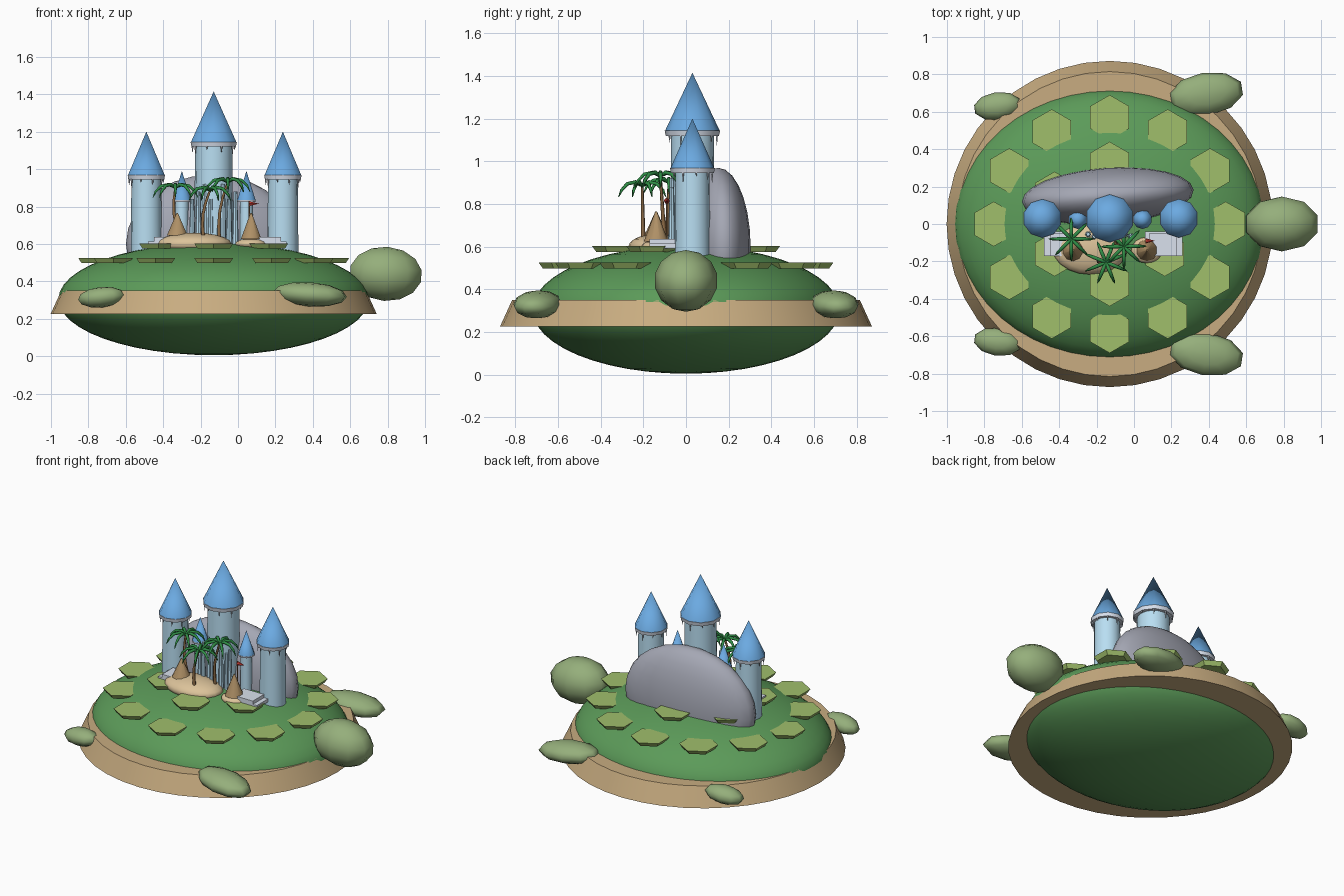
import bpy, math
from math import sin, cos, pi
from mathutils import Vector

if "Cube" in bpy.data.objects:
    bpy.data.objects.remove(bpy.data.objects["Cube"])


def mat(name, r, g, b):
    m = bpy.data.materials.new(name)
    m.diffuse_color = (r ** 2.2, g ** 2.2, b ** 2.2, 1)
    m.use_nodes = True
    m.node_tree.nodes["Principled BSDF"].inputs["Base Color"].default_value = m.diffuse_color
    return m


SHELL = mat("shell_green", .36, .60, .35)
SKIN = mat("skin_green", .58, .68, .48)
PLATE = mat("plate_green", .62, .74, .42)
SAND = mat("sand", .78, .67, .50)
BEACH = mat("beach", .86, .76, .60)
ICE = mat("ice_wall", .72, .87, .95)
ROOF = mat("roof_blue", .42, .66, .88)
WHITE = mat("snow", .85, .88, .93)
ROCK = mat("rock_grey", .64, .65, .70)
STRAW = mat("straw", .68, .56, .40)
TRUNK = mat("trunk_brown", .55, .42, .28)
LEAF = mat("leaf_green", .20, .55, .28)
RED = mat("flag_red", .80, .25, .22)


def finish(name, m, smooth=None):
    o = bpy.context.object
    o.name = name
    o.data.materials.append(m)
    bpy.ops.object.transform_apply(location=False, rotation=False, scale=True)
    if smooth:
        bpy.ops.object.shade_smooth_by_angle(angle=math.radians(smooth))
    return o


def ball(name, loc, radii, m, seg=16, rings=10, rot=(0, 0, 0)):
    bpy.ops.mesh.primitive_uv_sphere_add(segments=seg, ring_count=rings, location=loc, rotation=rot)
    bpy.context.object.scale = radii
    return finish(name, m, 70)


def cone(name, x, y, z0, z1, r0, r1, m, sides=12, smooth=40):
    bpy.ops.mesh.primitive_cone_add(vertices=sides, radius1=r0, radius2=r1, depth=z1 - z0,
                                    location=(x, y, (z0 + z1) / 2))
    return finish(name, m, smooth)


def box(name, lo, hi, m):
    bpy.ops.mesh.primitive_cube_add(size=1, location=[(a + b) / 2 for a, b in zip(lo, hi)])
    bpy.context.object.scale = [b - a for a, b in zip(lo, hi)]
    return finish(name, m)


def tubes(name, paths, radius, m):
    """Several tapering tubes in one curve object; paths hold (x, y, z, taper)."""
    cu = bpy.data.curves.new(name, 'CURVE')
    cu.dimensions = '3D'
    cu.bevel_depth = radius
    cu.bevel_resolution = 1
    cu.use_fill_caps = True
    for path in paths:
        s = cu.splines.new('POLY')
        s.points.add(len(path) - 1)
        for p, (x, y, z, t) in zip(s.points, path):
            p.co = (x, y, z, 1)
            p.radius = t
    o = bpy.data.objects.new(name, cu)
    o.data.materials.append(m)
    bpy.context.collection.objects.link(o)


CX = -.13

# Turtle body: ellipsoid shell with a flared sandy rim
ball("shell", (CX, 0, .305), (.83, .72, .30), SHELL, 48, 24)
cone("rim", CX, 0, .225, .35, .872, .815, SAND, 40)

# Head and four flippers
ball("head", (.79, 0, .44), (.205, .15, .145), SKIN, 10, 7, (0, math.radians(4), 0))
for s, side in ((-1, "right"), (1, "left")):
    ball("front_flipper_" + side, (.385, s * .695, .33), (.205, .115, .065), SKIN, 10, 6,
         (0, math.radians(4), s * math.radians(9)))
    ball("rear_flipper_" + side, (-.73, s * .63, .315), (.13, .075, .055), SKIN, 10, 6,
         (0, math.radians(-6), s * math.radians(8)))

# Hexagonal shell plates in two rings
for n, rx, ry, z, start in ((12, .62, .57, .497, 0), (6, .34, .32, .575, pi / 6)):
    for i in range(n):
        a = start + 2 * pi * i / n
        cone(f"shell_plate_{n}_{i}", CX + rx * cos(a), ry * sin(a), z, z + .028, .10, .12, PLATE, 6, None)

# Rock behind the castle
ball("rock", (-.14, .15, .60), (.46, .15, .37), ROCK, 24, 14, (0, 0, math.radians(4)))


# Castle towers with eaves, roofs and icicles
def tower(name, x, y, base, top, r, roof_r, tip, eave):
    cone(name + "_wall", x, y, base, top, r * 1.04, r, ICE, 16)
    cone(name + "_eave", x, y, top - .005, top + eave, roof_r * .96, roof_r, WHITE, 10)
    cone(name + "_roof", x, y, top + eave, tip, roof_r * .98, 0, ROOF, 10)
    if eave > .01:
        drops = []
        for i in range(9):
            a = 2 * pi * i / 9 + .2
            px, py = x + roof_r * .88 * cos(a), y + roof_r * .88 * sin(a)
            drops.append([(px, py, top, 1), (px, py, top - .022 - .014 * (i % 3), .15)])
        tubes(name + "_icicles", drops, .006, WHITE)


tower("left_tower", -.49, .03, .50, .95, .08, .105, 1.2, .018)
tower("right_tower", .24, .03, .50, .95, .08, .105, 1.2, .018)
tower("centre_tower", CX, .03, .52, 1.125, .10, .13, 1.415, .02)
tower("left_turret", -.30, .025, .52, .83, .035, .052, .99, .006)
tower("right_turret", .045, .025, .52, .83, .035, .052, .99, .006)

# Ice columns across the castle front
for i in range(8):
    x = -.245 + i * .033
    cone(f"ice_column_{i}", x, -.055 - .012 * (i % 2), .58, .84 + .04 * (i % 3), .018, .010, ICE, 8)

# Stepped ice slabs
for s, side in ((-1, "left"), (1, "right")):
    for j, (a, b) in enumerate(((.17, .37), (.19, .34))):
        xs = sorted((CX + s * a, CX + s * b))
        z = .592 + j * .022
        box(f"ice_step_{side}_{j}", (xs[0] + .02, -.17, z), (xs[1] + .02, -.04 - j * .01, z + .022), WHITE)

# Beach mounds and straw huts
ball("beach", (-.235, -.135, .60), (.20, .135, .06), BEACH, 20, 10)
ball("small_beach", (.07, -.14, .60), (.085, .07, .03), BEACH, 16, 8)
for name, x, z in (("left_hut", -.325, .645), ("right_hut", .07, .625)):
    cone(name + "_wall", x, -.14, z - .04, z + .01, .045, .045, STRAW, 10)
    cone(name + "_roof", x, -.14, z, .765, .058, .004, STRAW, 10)

# Palm trees with drooping fronds
palms = (((-.31, -.09, .63), (-.335, -.08, .90)),
         ((-.185, -.20, .63), (-.15, -.205, .885)),
         ((-.10, -.10, .62), (-.055, -.12, .93)))
for k, (base, top) in enumerate(palms):
    b, t = Vector(base), Vector(top)
    trunk = []
    for i in range(5):
        u = i / 4
        p = b.lerp(t, u) + Vector((-.02 * sin(pi * u), 0, 0))
        trunk.append((*p, 1.2 - .5 * u))
    tubes(f"palm_trunk_{k}", [trunk], .009, TRUNK)
    fronds = []
    for j in range(8):
        a = 2 * pi * j / 8 + k * .4
        fronds.append([(t.x + d * cos(a), t.y + d * sin(a), t.z + h, w) for d, h, w in
                       ((0, 0, .8), (.035, .018, 1.2), (.075, .010, 1.1), (.105, -.020, .8), (.12, -.052, .2))])
    tubes(f"palm_fronds_{k}", fronds, .0085, LEAF)

# Small red pennant on a pole
cone("flag_pole", .06, -.09, .62, .83, .004, .004, TRUNK, 6)
bpy.ops.mesh.primitive_cone_add(vertices=6, radius1=.014, depth=.05, location=(.087, -.09, .815),
                                rotation=(0, pi / 2, 0))
finish("pennant", RED)
